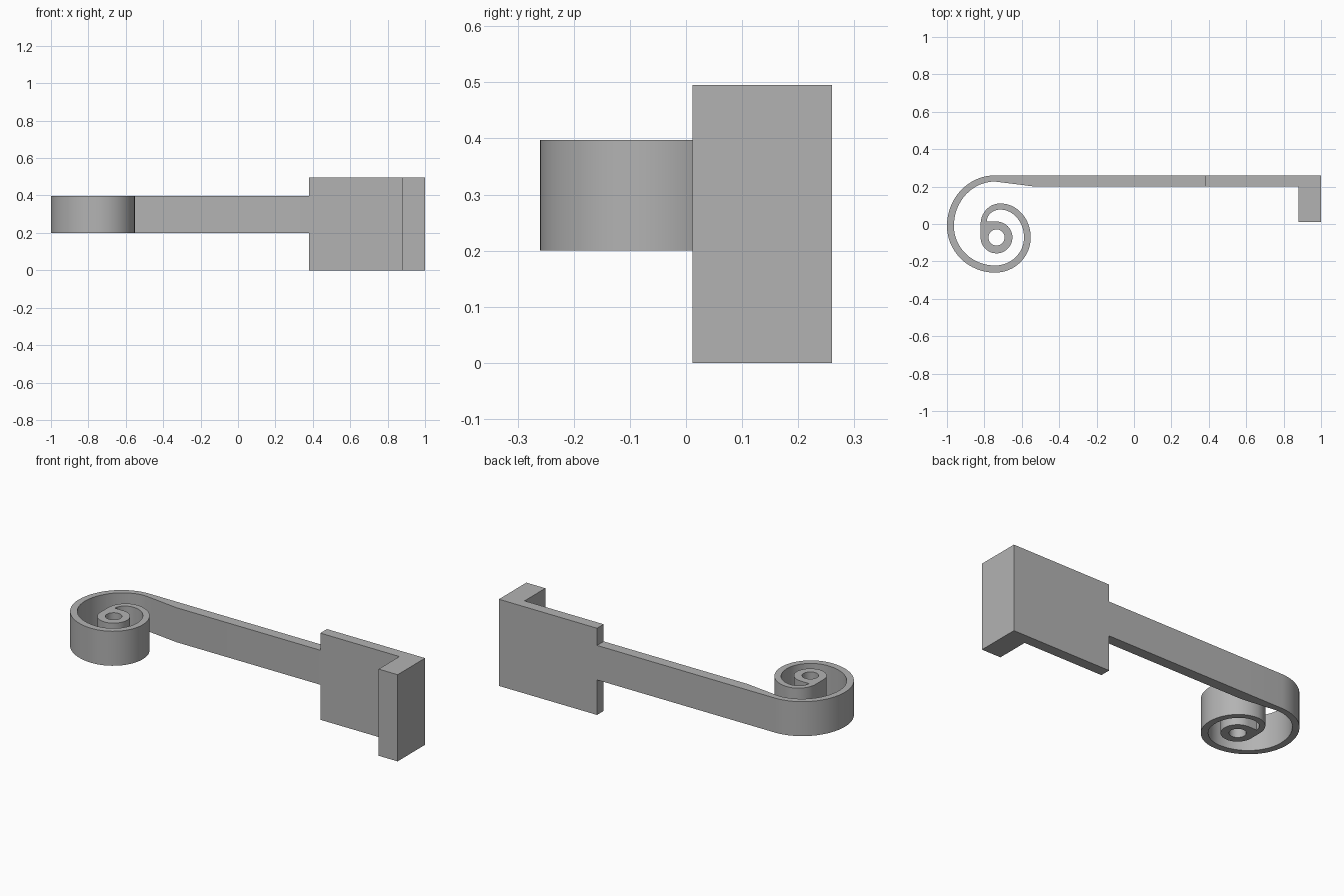
import bpy, bmesh
from math import sin, cos, pi

cube = bpy.data.objects.get("Cube")
if cube:
    bpy.data.objects.remove(cube, do_unlink=True)

grey = bpy.data.materials.new("plain grey")
grey.use_nodes = True
colour = (0.45, 0.45, 0.45, 1)
grey.diffuse_color = colour
grey.node_tree.nodes["Principled BSDF"].inputs["Base Color"].default_value = colour


def extrude_sheet(name, polygons, z, height):
    """Weld flat polygons into a sheet and thicken it upwards."""
    bm = bmesh.new()
    for poly in polygons:
        face = bm.faces.new([bm.verts.new((x, y, z)) for x, y in poly])
        face.normal_update()
        if face.normal.z < 0:
            face.normal_flip()
    bmesh.ops.remove_doubles(bm, verts=bm.verts, dist=0.0005)
    mesh = bpy.data.meshes.new(name)
    bm.to_mesh(mesh)
    bm.free()
    mesh.materials.append(grey)
    obj = bpy.data.objects.new(name, mesh)
    bpy.context.collection.objects.link(obj)
    mod = obj.modifiers.new("thickness", 'SOLIDIFY')
    mod.thickness = height
    mod.offset = 1
    bpy.ops.object.select_all(action='DESELECT')
    obj.select_set(True)
    bpy.context.view_layer.objects.active = obj
    bpy.ops.object.modifier_apply(modifier=mod.name)
    bpy.ops.object.shade_smooth_by_angle(angle=pi / 6)
    return obj


def spiral(extremes, steps=16):
    """Join the extreme points of a spiral with quarter ellipses."""
    path = [extremes[0]]
    for i, ((px, py), (qx, qy)) in enumerate(zip(extremes, extremes[1:])):
        for k in range(1, steps + 1):
            t = k / steps * pi / 2
            u, v = sin(t), 1 - cos(t)
            if i % 2:
                u, v = v, u
            path.append((px + (qx - px) * u, py + (qy - py) * v))
    return path


def strip(a, b):
    return [(a[i], a[i + 1], b[i + 1], b[i]) for i in range(len(a) - 1)]


# End plate with its forward lip
extrude_sheet("end_plate", [[(0.38, 0.26), (0.38, 0.2), (0.88, 0.2),
                             (0.88, 0.012), (1, 0.012), (1, 0.26)]], 0, 0.495)

# Arm tapering into the scroll band
outer = [(0.38, 0.26), (-0.53, 0.26)] + spiral(
    [(-0.743, 0.26), (-1, -0.01), (-0.743, -0.26),
     (-0.552, -0.072), (-0.715, 0.11), (-0.82, 0.0)])
inner = [(0.38, 0.2), (-0.53, 0.2)] + spiral(
    [(-0.743, 0.227), (-0.963, -0.01), (-0.743, -0.222),
     (-0.588, -0.072), (-0.715, 0.077), (-0.787, 0.013)])

# Eye of the scroll: three quarters of a ring, closed by a corner piece
cx, cy, hole, rim = -0.735, -0.072, 0.043, 0.085


def arc(r, start, end, n):
    angles = [start + (end - start) * k / n for k in range(n + 1)]
    return [(cx + r * cos(a), cy + r * sin(a)) for a in angles]


eye = strip(arc(rim, pi, 2.5 * pi, 36), arc(hole, pi, 2.5 * pi, 36))
corner = [outer[-1], (cx - rim, cy)] + arc(hole, pi, pi / 2, 12) + [(cx, cy + rim), inner[-1]]

extrude_sheet("scroll_arm", strip(outer, inner) + eye + [corner], 0.2, 0.197)
